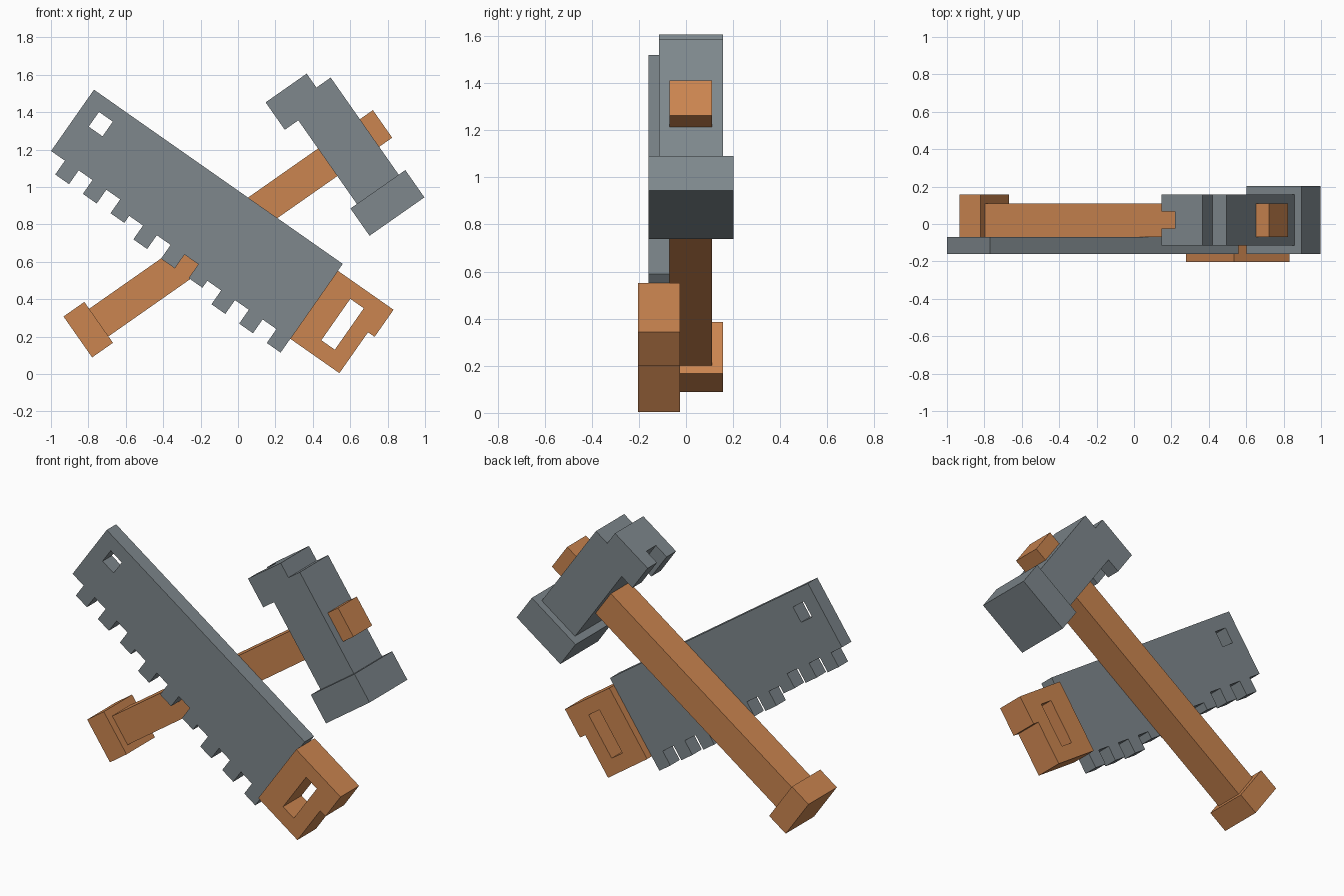
import bpy, bmesh, math
from mathutils import Matrix, Vector

if "Cube" in bpy.data.objects:
    bpy.data.objects.remove(bpy.data.objects["Cube"])


def material(name, color):
    m = bpy.data.materials.new(name)
    m.diffuse_color = (*color, 1)
    m.use_nodes = True
    m.node_tree.nodes["Principled BSDF"].inputs["Base Color"].default_value = m.diffuse_color
    return m


STEEL = material("steel grey", (0.21, 0.245, 0.265))
WOOD = material("orange wood", (0.60, 0.235, 0.08))


def rect(u0, u1, v0, v1):
    return [(u0, v0), (u1, v0), (u1, v1), (u0, v1)]


def frame(angle, x, z):
    """Tool frame: local XY lies in the world XZ plane, tilted by angle."""
    return (Matrix.Translation((x, 0, z))
            @ Matrix.Rotation(-math.radians(angle), 4, 'Y')
            @ Matrix.Rotation(math.pi / 2, 4, 'X'))


def plate(name, mat, place, y0, y1, *loops):
    """Extrude an outline (further loops are holes) from y0 to y1."""
    curve = bpy.data.curves.new(name, 'CURVE')
    curve.dimensions = '2D'
    curve.fill_mode = 'BOTH'
    curve.extrude = (y1 - y0) / 2
    for loop in loops:
        s = curve.splines.new('POLY')
        s.points.add(len(loop) - 1)
        for p, (u, v) in zip(s.points, loop):
            p.co = (u, v, 0, 1)
        s.use_cyclic_u = True
    tmp = bpy.data.objects.new(name + "_curve", curve)
    bpy.context.scene.collection.objects.link(tmp)
    bpy.context.view_layer.update()
    mesh = bpy.data.meshes.new_from_object(tmp)
    bpy.data.objects.remove(tmp)
    mesh.name = name

    bm = bmesh.new()
    bm.from_mesh(mesh)
    bmesh.ops.remove_doubles(bm, verts=bm.verts, dist=1e-4)
    bmesh.ops.transform(bm, verts=bm.verts,
                        matrix=Matrix.Translation((0, (y0 + y1) / 2, 0)) @ place)
    bmesh.ops.recalc_face_normals(bm, faces=bm.faces)
    for f in bm.faces:
        f.smooth = False
        f.material_index = 0
    bm.to_mesh(mesh)
    bm.free()
    mesh.materials.clear()
    mesh.materials.append(mat)
    obj = bpy.data.objects.new(name, mesh)
    bpy.context.scene.collection.objects.link(obj)
    return obj


# Saw: u runs from the tip to the handle, v = 0 is the back of the blade
saw = frame(-35, -0.77, 1.52)
A = 0.0902  # tooth width
outline = [(18 * A, 0), (0, 0)]
for i in range(9):
    v = -0.40 - 0.0445 * (i // 3)      # blade deepens after every third tooth
    u = A * (1 + 2 * i)
    if i % 3 == 0:
        outline.append((u - A, v))
    outline += [(u, v), (u, v - A), (u + A, v - A)]
    if i % 3 != 2:
        outline.append((u + A, v))
plate("saw_blade", STEEL, saw, -0.16, -0.07, outline,
      rect(A, 2 * A, -0.178, -0.082))

grip = [(1.623, -0.045), (1.623, -0.489), (1.944, -0.489),
        (1.944, -0.222), (1.987, -0.222), (1.987, -0.045)]
plate("saw_handle", WOOD, saw, -0.204, -0.026, grip,
      rect(1.764, 1.852, -0.40, -0.13))

# Hammer: u runs along the shaft, v along the head
hammer = frame(35, 0, 0)
plate("hammer_shaft", WOOD, hammer, -0.07, 0.11, rect(-0.452, 1.40, 0.562, 0.742))
plate("hammer_pommel", WOOD, hammer, -0.115, 0.157, rect(-0.588, -0.452, 0.52, 0.787))
head = [(1.042, 0.38), (1.315, 0.38), (1.315, 1.014),
        (1.222, 1.014), (1.222, 1.105), (1.042, 1.105)]
plate("hammer_head", STEEL, hammer, -0.115, 0.157, head)
plate("hammer_face", STEEL, hammer, -0.16, 0.202, rect(1.0, 1.358, 0.202, 0.38))
# Two claw prongs with a slot between
for side, y0 in (("front", -0.115), ("back", 0.067)):
    plate("claw_prong_" + side, STEEL, hammer, y0, y0 + 0.09,
          rect(0.954, 1.042, 0.926, 1.105))
